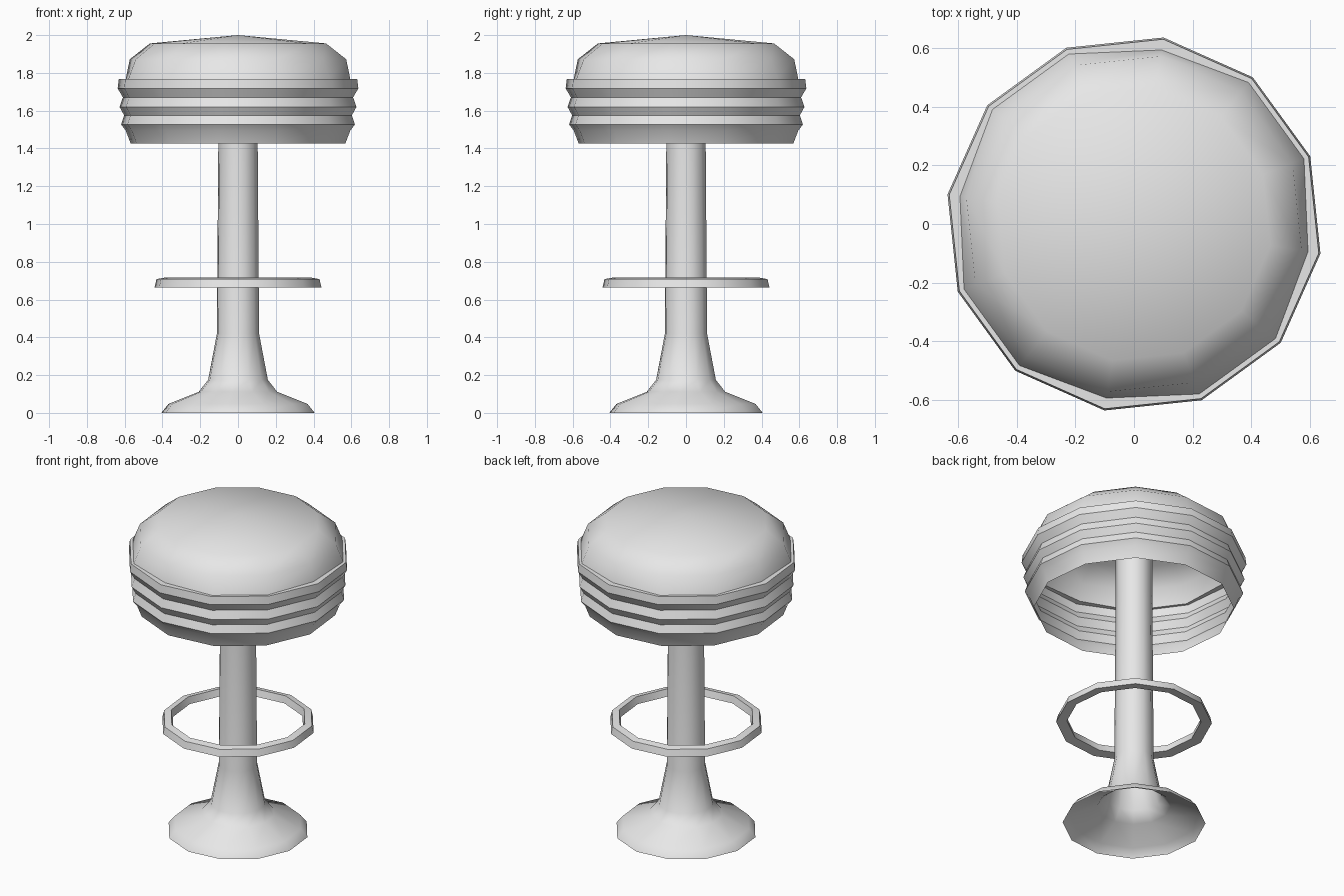
import bpy, bmesh, math

if "Cube" in bpy.data.objects:
    bpy.data.objects.remove(bpy.data.objects["Cube"])

SIDES = 12
OFFSET = math.radians(-9)

grey = bpy.data.materials.new("light_grey")
grey.diffuse_color = (0.8, 0.8, 0.8, 1)
grey.use_nodes = True
grey.node_tree.nodes["Principled BSDF"].inputs["Base Color"].default_value = grey.diffuse_color


def lathe(name, profile, closed=False, smooth=40):
    """Turn a profile of (radius, z) about the z axis with 12 sides.
    A radius may be a pair: (every third corner, the other corners)."""
    bm = bmesh.new()
    rings = []
    for r, z in profile:
        if r == 0:
            rings.append([bm.verts.new((0, 0, z))] * SIDES)
            continue
        ring = []
        for i in range(SIDES):
            rad = r if not isinstance(r, tuple) else (r[0] if i % 3 == 0 else r[1])
            a = OFFSET + 2 * math.pi * i / SIDES
            ring.append(bm.verts.new((rad * math.cos(a), rad * math.sin(a), z)))
        rings.append(ring)
    pairs = list(zip(rings, rings[1:]))
    if closed:
        pairs.append((rings[-1], rings[0]))
    for low, high in pairs:
        for i in range(SIDES):
            j = (i + 1) % SIDES
            corners = [low[i], low[j], high[j], high[i]]
            bm.faces.new(list(dict.fromkeys(corners)))
    me = bpy.data.meshes.new(name)
    bm.to_mesh(me)
    bm.free()
    ob = bpy.data.objects.new(name, me)
    bpy.context.collection.objects.link(ob)
    me.materials.append(grey)
    bpy.ops.object.select_all(action='DESELECT')
    ob.select_set(True)
    bpy.context.view_layer.objects.active = ob
    bpy.ops.object.shade_smooth_by_angle(angle=math.radians(smooth))
    return ob


# Domed cushion, its lower edge pulled in at every third corner
cushion_edge = (0.602, 0.622)
lathe("cushion", [(cushion_edge, 1.767), (0.58, 1.872), (0.472, 1.956), (0, 2.0)], smooth=50)

# Ribbed band around the seat, open underneath, with a ledge to the cushion
lathe("seat_band", [(0.575, 1.425), (0.602, 1.495), (0.627, 1.527), (0.61, 1.575),
                    (0.635, 1.62), (0.617, 1.67), (0.645, 1.718), (0.639, 1.767),
                    (cushion_edge, 1.767)], smooth=35)

# Column flaring into the round foot
lathe("column_and_foot", [(0.41, 0), (0.405, 0.008), (0.372, 0.048), (0.21, 0.112),
                          (0.16, 0.175), (0.113, 0.42), (0.105, 1.5), (0.105, 1.9)])

# Foot ring
lathe("foot_ring", [(0.447, 0.665), (0.437, 0.708), (0.395, 0.716), (0.385, 0.672)],
      closed=True)
